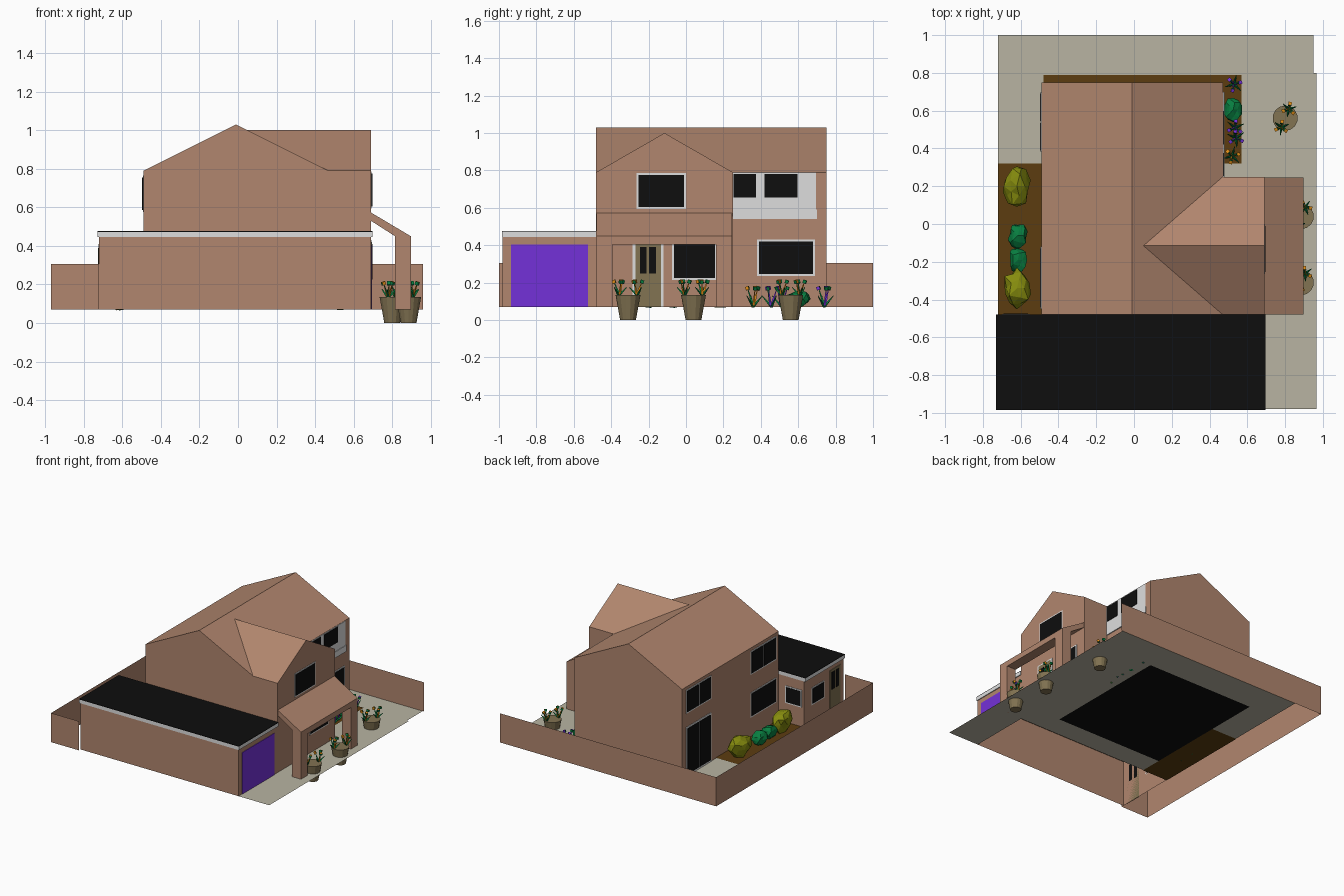
import bpy, bmesh, math, random
from mathutils import Vector, Matrix

if "Cube" in bpy.data.objects:
    bpy.data.objects.remove(bpy.data.objects["Cube"])

random.seed(4)
G = 0.07  # ground level


def mat(name, r, g, b):
    lin = [((c / 255 + 0.055) / 1.055) ** 2.4 if c > 10 else c / 255 / 12.92 for c in (r, g, b)]
    m = bpy.data.materials.new(name)
    m.diffuse_color = (*lin, 1)
    m.use_nodes = True
    m.node_tree.nodes["Principled BSDF"].inputs["Base Color"].default_value = m.diffuse_color
    return m


BRICK = mat("brick", 177, 134, 110)
PAVING = mat("paving", 184, 180, 162)
BLACK = mat("black", 14, 14, 14)
WHITE = mat("white", 222, 222, 222)
PURPLE = mat("purple", 116, 49, 216)
STONE = mat("olive_stone", 130, 115, 82)
SOIL = mat("soil", 92, 60, 16)
GREEN = mat("leaf_green", 8, 126, 64)
LIME = mat("yellow_green", 134, 140, 14)
ORANGE = mat("orange", 222, 140, 22)


def finish(name, bm, *mats):
    me = bpy.data.meshes.new(name)
    bm.to_mesh(me)
    bm.free()
    for m in mats:
        me.materials.append(m)
    ob = bpy.data.objects.new(name, me)
    bpy.context.collection.objects.link(ob)
    return ob


def poly(name, verts, faces, m):
    bm = bmesh.new()
    vs = [bm.verts.new(v) for v in verts]
    for f in faces:
        bm.faces.new([vs[i] for i in f])
    bmesh.ops.recalc_face_normals(bm, faces=bm.faces)
    return finish(name, bm, m)


def box(name, x0, x1, y0, y1, z0, z1, m, bottom=True):
    v = [(x, y, z) for z in (z0, z1) for x, y in ((x0, y0), (x1, y0), (x1, y1), (x0, y1))]
    f = [(4, 5, 6, 7), (0, 1, 5, 4), (1, 2, 6, 5), (2, 3, 7, 6), (3, 0, 4, 7)]
    return poly(name, v, f + [(3, 2, 1, 0)] if bottom else f, m)


def sheet(name, x0, x1, y0, y1, z, m):
    return poly(name, [(x0, y0, z), (x1, y0, z), (x1, y1, z), (x0, y1, z)], [(0, 1, 2, 3)], m)


def plate(name, axis, pos, sign, a0, a1, z0, z1, m, t=0.004):
    lo, hi = sorted((pos, pos + sign * t))
    if axis == "x":
        return box(name, lo, hi, a0, a1, z0, z1, m)
    return box(name, a0, a1, lo, hi, z0, z1, m)


def window(name, axis, pos, sign, a0, a1, z0, z1, panes=1, b=0.01):
    plate(name + "_frame", axis, pos, sign, a0, a1, z0, z1, WHITE)
    w = (a1 - a0 - b * (panes + 1)) / panes
    for i in range(panes):
        s = a0 + b + i * (w + b)
        plate(f"{name}_pane_{i}", axis, pos, sign, s, s + w, z0 + b, z1 - b, BLACK, 0.007)


# ground: paving around the open garage footprint, soil beds, house floor
sheet("paving_main", -0.72, 0.965, -0.48, 0.80, G, PAVING)
sheet("paving_back", -0.72, 0.95, 0.80, 1.0, G, PAVING)
sheet("driveway", 0.69, 0.965, -0.98, -0.48, G, PAVING)
sheet("house_floor", -0.49, 0.47, -0.30, 0.75, G - 0.004, BLACK)
sheet("back_bed", -0.72, -0.49, -0.48, 0.32, G + 0.005, SOIL)
sheet("back_bed_underside", -0.72, -0.49, -0.48, 0.32, G - 0.004, SOIL)
sheet("front_bed", 0.47, 0.57, 0.32, 0.79, G + 0.005, SOIL)
sheet("side_bed", -0.48, 0.47, 0.75, 0.79, G + 0.005, SOIL)

# thin garden wall
poly("garden_wall", [(x, y, z) for z in (G, 0.305) for x, y in
     ((0.96, 1.0), (-0.97, 1.0), (-0.97, -1.0), (-0.72, -1.0))],
     [(0, 1, 5, 4), (1, 2, 6, 5), (2, 3, 7, 6)], BRICK)

# main house: gable profile run along y, no floor
prof = [(-0.49, G), (-0.49, 0.79), (-0.01, 1.03), (0.47, 0.79), (0.47, G)]
poly("main_house", [(x, y, z) for y in (-0.48, 0.75) for x, z in prof],
     [(0, 1, 2, 3, 4), (5, 6, 7, 8, 9)] + [(i, i + 1, i + 6, i + 5) for i in range(4)], BRICK)

# front wing with its roof running back into the main slope
poly("front_wing",
     [(0.47, -0.48, G), (0.69, -0.48, G), (0.69, 0.25, G), (0.47, 0.25, G),
      (0.47, -0.48, 0.79), (0.69, -0.48, 0.79), (0.69, 0.25, 0.79), (0.47, 0.25, 0.79),
      (0.69, -0.115, 1.0), (0.05, -0.115, 1.0)],
     [(0, 1, 5, 4), (1, 2, 6, 8, 5), (2, 3, 7, 6), (4, 5, 8, 9), (6, 7, 9, 8)], BRICK)

# garage with white fascia and flat black roof
box("garage_walls", -0.72, 0.69, -0.98, -0.48, G, 0.445, BRICK, bottom=False)
box("garage_fascia", -0.73, 0.697, -0.985, -0.48, 0.445, 0.473, WHITE)
box("garage_roof", -0.73, 0.697, -0.985, -0.48, 0.473, 0.477, BLACK)
plate("garage_door", "x", 0.69, 1, -0.935, -0.525, G, 0.405, PURPLE)
window("garage_side_window", "y", -0.48, 1, -0.70, -0.55, 0.23, 0.37)
window("garage_back_window", "x", -0.72, -1, -0.73, -0.57, 0.22, 0.36)
plate("garage_back_door", "x", -0.72, -1, -0.94, -0.80, G, 0.41, STONE)
for i, y in enumerate((-0.915, -0.86)):
    plate(f"garage_back_door_glass_{i}", "x", -0.72, -1, y, y + 0.035, 0.25, 0.39, BLACK, 0.007)

# porch: sloped canopy slab, beam and two pillars
cp = [(0.69, 0.53), (0.69, 0.573), (0.897, 0.45), (0.815, 0.45)]
poly("porch_canopy", [(x, y, z) for y in (-0.478, 0.245) for x, z in cp],
     [(0, 1, 2, 3), (4, 5, 6, 7)] + [(i, (i + 1) % 4, (i + 1) % 4 + 4, i + 4) for i in range(4)], BRICK)
box("porch_beam", 0.815, 0.897, -0.478, 0.245, 0.405, 0.45, BRICK)
for side, y in (("left", -0.478), ("right", 0.16)):
    box(f"porch_pillar_{side}", 0.815, 0.897, y, y + 0.085, G, 0.405, BRICK)

# front door and front windows
plate("front_door_frame", "x", 0.69, 1, -0.285, -0.12, G, 0.43, WHITE)
plate("front_door", "x", 0.69, 1, -0.27, -0.133, G, 0.42, STONE, 0.006)
for i, y in enumerate((-0.247, -0.197)):
    plate(f"front_door_glass_{i}", "x", 0.69, 1, y, y + 0.036, 0.25, 0.39, BLACK, 0.008)
window("porch_window", "x", 0.69, 1, -0.075, 0.165, 0.215, 0.42)
window("wing_upper_window", "x", 0.69, 1, -0.265, 0.0, 0.595, 0.785)
window("front_lower_window", "x", 0.47, 1, 0.38, 0.69, 0.235, 0.43)
plate("front_upper_panel", "x", 0.47, 1, 0.25, 0.695, 0.59, 0.788, WHITE)
plate("front_upper_sill", "x", 0.47, 1, 0.25, 0.70, 0.54, 0.59, WHITE, 0.008)
for i, (a, b) in enumerate(((0.255, 0.375), (0.42, 0.597))):
    plate(f"front_upper_pane_{i}", "x", 0.47, 1, a, b, 0.655, 0.78, BLACK, 0.007)

# back windows and patio door
window("back_upper_window_left", "x", -0.49, -1, 0.38, 0.70, 0.575, 0.765, 2)
window("back_upper_window_right", "x", -0.49, -1, -0.45, -0.12, 0.575, 0.765, 2)
window("back_lower_window", "x", -0.49, -1, -0.45, -0.12, 0.23, 0.43)
window("patio_door", "x", -0.49, -1, 0.38, 0.70, G, 0.465, 2, 0.014)


# plants
def flower(name, x, y, z, h, bloom, spread=0.05):
    bm = bmesh.new()
    base = Vector((x, y, z))
    turn = random.random() * 6
    for i in range(6):
        a = turn + i * math.tau / 6
        r, hh = (spread * 0.65, h) if i % 2 else (spread, h * 0.6)
        tip = Vector((math.cos(a) * r, math.sin(a) * r, hh))
        rot = tip.to_track_quat("Z", "Y").to_matrix().to_4x4()
        bmesh.ops.create_cone(bm, cap_ends=True, segments=3, radius1=0.009, radius2=0.002,
                              depth=tip.length, matrix=Matrix.Translation(base + tip / 2) @ rot)
        if i % 2:
            n = len(bm.faces)
            bmesh.ops.create_cube(bm, size=0.018, matrix=Matrix.Translation(base + tip) @ rot)
            bm.faces.ensure_lookup_table()
            for f in bm.faces[n:]:
                f.material_index = 1
    return finish(name, bm, GREEN, bloom)


def shrub(name, x, y, rx, ry, h, m):
    bm = bmesh.new()
    bmesh.ops.create_icosphere(bm, subdivisions=2, radius=1)
    for v in bm.verts:
        v.co *= random.uniform(0.78, 1.1)
        w = 0.85 + 0.15 * v.co.z  # fuller towards the top
        v.co = Vector((x + v.co.x * rx * w, y + v.co.y * ry * w,
                       max(G - 0.005, G + h * (0.47 + 0.53 * v.co.z))))
    return finish(name, bm, m)


for i, (x, y) in enumerate(((0.885, -0.31), (0.885, 0.04), (0.80, 0.56))):
    bm = bmesh.new()
    bmesh.ops.create_cone(bm, cap_ends=True, segments=14, radius1=0.042, radius2=0.067,
                          depth=0.135, matrix=Matrix.Translation((x, y, 0.0675)))
    finish(f"pot_{i}", bm, STONE)
    for s in (-1, 1):
        flower(f"pot_flower_{i}_{s + 1}", x + 0.02 * s, y + 0.048 * s, 0.13, 0.075, ORANGE, 0.042)

for i, (x, y, c) in enumerate(((0.52, 0.36, ORANGE), (0.54, 0.455, PURPLE),
                               (0.535, 0.51, PURPLE), (0.53, 0.74, PURPLE))):
    flower(f"bed_flower_{i}", x, y, G, 0.1, c)

shrub("front_shrub", 0.525, 0.605, 0.055, 0.08, 0.09, GREEN)
shrub("back_bush_left", -0.62, 0.20, 0.09, 0.12, 0.18, LIME)
shrub("back_bush_right", -0.62, -0.34, 0.09, 0.12, 0.18, LIME)
shrub("back_shrub_0", -0.615, -0.06, 0.06, 0.08, 0.11, GREEN)
shrub("back_shrub_1", -0.615, -0.19, 0.06, 0.08, 0.11, GREEN)
